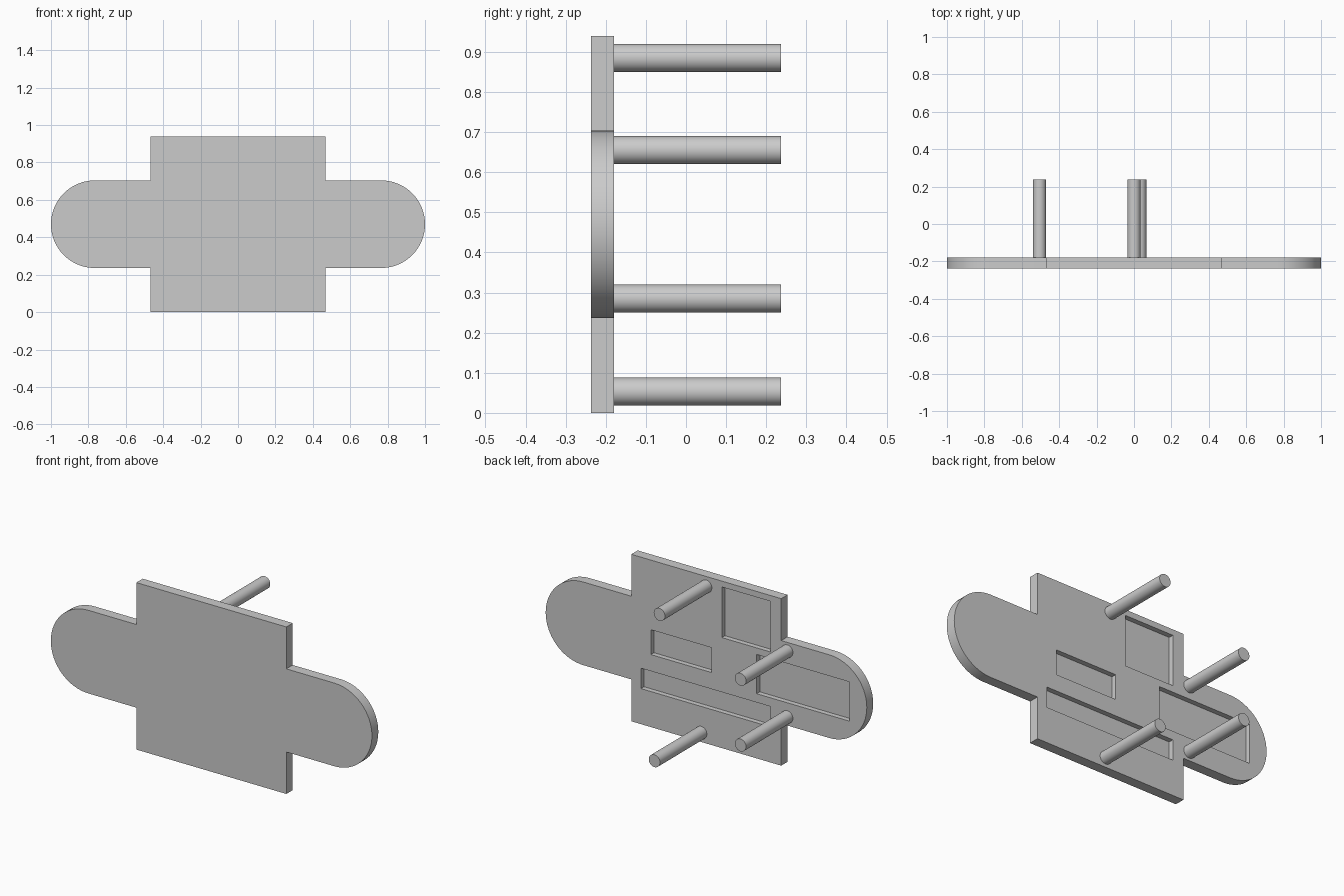
import bpy
import bmesh
from math import cos, sin, pi, radians
from mathutils import Matrix, Vector

cube = bpy.data.objects.get("Cube")
if cube:
    bpy.data.objects.remove(cube, do_unlink=True)

FRONT, BACK, TIP = -0.237, -0.18, 0.237   # depth planes
HEIGHT, MID = 0.94, 0.47
BODY, WING = 0.467, 0.234                 # half width of body, radius of wings
POCKET = 0.028

gray = bpy.data.materials.new("plain gray")
gray.use_nodes = True
gray.diffuse_color = (0.6, 0.6, 0.6, 1)
gray.node_tree.nodes["Principled BSDF"].inputs["Base Color"].default_value = (0.6, 0.6, 0.6, 1)


def add_object(name, bm):
    bmesh.ops.recalc_face_normals(bm, faces=bm.faces)
    mesh = bpy.data.meshes.new(name)
    bm.to_mesh(mesh)
    bm.free()
    mesh.materials.append(gray)
    obj = bpy.data.objects.new(name, mesh)
    bpy.context.collection.objects.link(obj)
    return obj


def shade(obj):
    bpy.ops.object.select_all(action="DESELECT")
    obj.select_set(True)
    bpy.context.view_layer.objects.active = obj
    bpy.ops.object.shade_smooth_by_angle(angle=radians(30))


# Plate: rectangular body with a rounded wing on each side
half = [(BODY, 0), (BODY, MID - WING)]
for i in range(33):
    a = -pi / 2 + pi * i / 32
    half.append((1 - WING + WING * cos(a), MID + WING * sin(a)))
half += [(BODY, MID + WING), (BODY, HEIGHT)]
outline = half + [(-x, z) for x, z in reversed(half)]

bm = bmesh.new()
face = bm.faces.new([bm.verts.new((x, FRONT, z)) for x, z in outline])
ext = bmesh.ops.extrude_face_region(bm, geom=[face])
bmesh.ops.translate(bm, vec=(0, BACK - FRONT, 0),
                    verts=[g for g in ext["geom"] if isinstance(g, bmesh.types.BMVert)])
plate = add_object("plate", bm)

# Shallow pockets in the back: x range, z range
pockets = [(-0.40, -0.097, 0.622, 0.907),
           (-0.034, 0.345, 0.408, 0.548),
           (-0.40, 0.407, 0.20, 0.315),
           (-0.891, -0.314, 0.364, 0.585)]
bm = bmesh.new()
for x0, x1, z0, z1 in pockets:
    centre = Matrix.Translation(Vector(((x0 + x1) / 2, BACK, (z0 + z1) / 2)))
    bmesh.ops.create_cube(bm, size=1,
                          matrix=centre @ Matrix.Diagonal((x1 - x0, 2 * POCKET, z1 - z0, 1)))
cutter = add_object("pocket_cutter", bm)
cutter.hide_render = True

cut = plate.modifiers.new("pockets", "BOOLEAN")
cut.operation = "DIFFERENCE"
cut.solver = "EXACT"
cut.object = cutter
bpy.context.view_layer.update()
result = bpy.data.meshes.new_from_object(
    plate.evaluated_get(bpy.context.evaluated_depsgraph_get()))
plate.modifiers.clear()
plate.data = result
bpy.data.objects.remove(cutter, do_unlink=True)
shade(plate)

# Round posts standing out of the back
posts = {"top_post": (0, 0.885), "upper_side_post": (-0.505, 0.655),
         "lower_side_post": (-0.505, 0.285), "bottom_post": (0.031, 0.053)}
root = BACK - 0.005
for name, (x, z) in posts.items():
    # Posts beside a pocket start at its floor so they stay attached
    base = BACK - POCKET - 0.005
    bm = bmesh.new()
    bmesh.ops.create_cone(bm, cap_ends=True, segments=40, radius1=0.035, radius2=0.035,
                          depth=TIP - base,
                          matrix=Matrix.Translation((x, (TIP + base) / 2, z))
                          @ Matrix.Rotation(pi / 2, 4, "X"))
    shade(add_object(name, bm))
